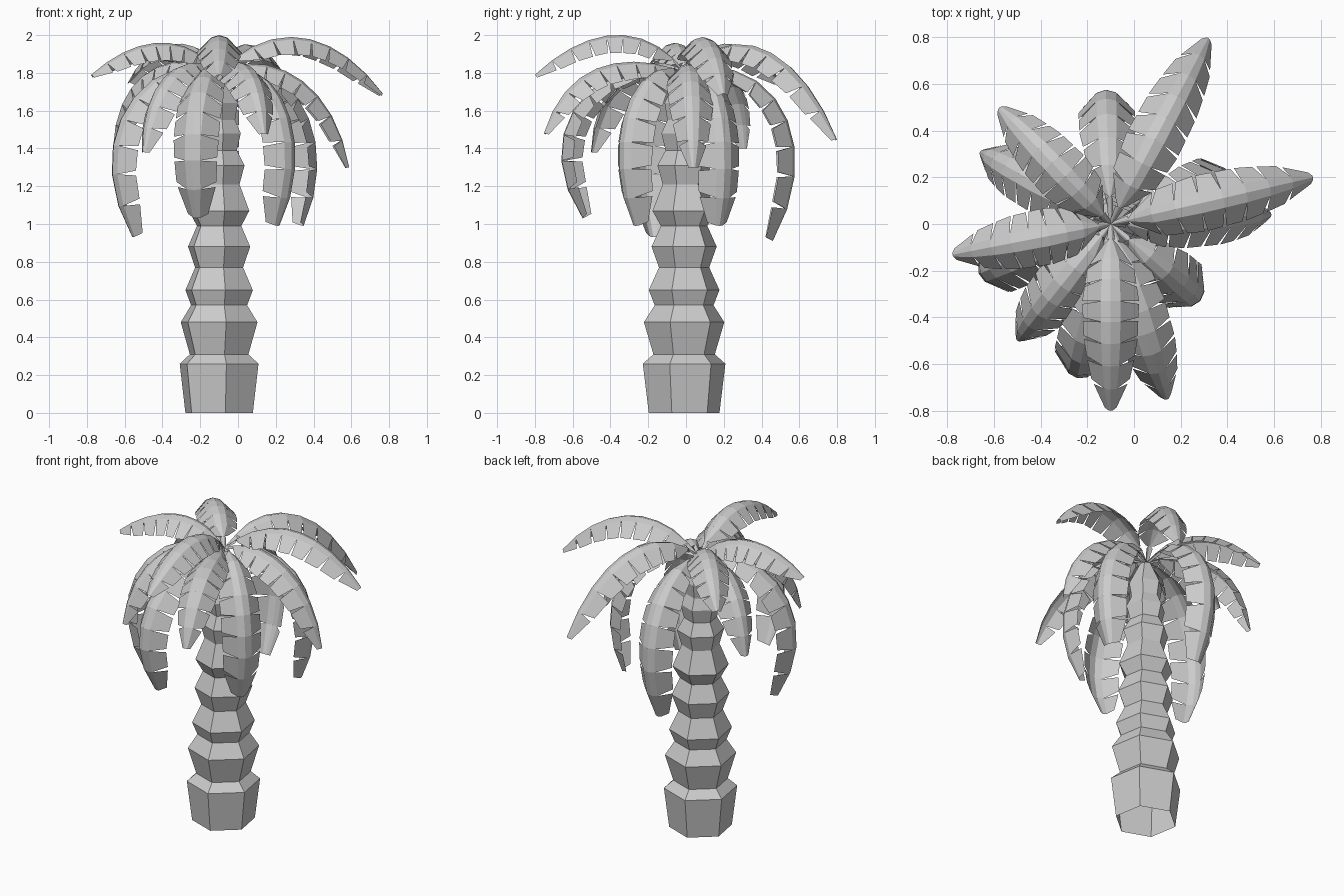
import bpy
from math import radians, cos, sin
from mathutils import Vector

if "Cube" in bpy.data.objects:
    bpy.data.objects.remove(bpy.data.objects["Cube"])

CROWN = Vector((-0.10, 0.0, 0.0))


def make_object(name, verts, faces):
    mesh = bpy.data.meshes.new(name)
    mesh.from_pydata(verts, [], faces)
    mesh.update()
    ob = bpy.data.objects.new(name, mesh)
    bpy.context.collection.objects.link(ob)
    return ob


# Trunk: six-sided stacked flaring segments (height, radius), open base
rings = [(0, .19), (.26, .222), (.31, .165), (.48, .216), (.57, .158),
         (.65, .19), (.77, .135), (.88, .175), (.99, .125), (1.07, .17),
         (1.21, .115), (1.31, .143), (1.39, .10), (1.48, .122),
         (1.55, .09), (1.64, .105), (1.79, .035)]
verts, faces = [], []
for z, r in rings:
    for k in range(6):
        a = radians(-80 + 60 * k)
        verts.append((CROWN.x + r * cos(a), -0.01 + r * sin(a), z))
for i in range(len(rings) - 1):
    for k in range(6):
        n = (k + 1) % 6
        faces.append((i * 6 + k, i * 6 + n, i * 6 + 6 + n, i * 6 + 6 + k))
top = (len(rings) - 1) * 6
faces.append(tuple(range(top, top + 6)))
make_object("trunk", verts, faces)


# Width of a frond along its length, as (t, half width)
POINTED = [(0, .008), (.1, .02), (.22, .10), (.45, .122), (.7, .115),
           (.88, .088), (1, .025)]
BLUNT = [(0, .008), (.1, .015), (.22, .09), (.45, .12), (.7, .122),
         (.9, .108), (1, .055)]


def half_width(t, table):
    for (t0, w0), (t1, w1) in zip(table, table[1:]):
        if t <= t1:
            return w0 + (w1 - w0) * (t - t0) / (t1 - t0)
    return table[-1][1]


# Frond: arched ridge, folded blade on both sides, leaflets split by notches
def frond(name, table, dx, dy, c1, c2, tip):
    out = Vector((dx, dy, 0)).normalized()
    side = Vector((-out.y, out.x, 0))
    p = [Vector(q) for q in ((0.0, 1.80), c1, c2, tip)]

    def point(t, s, frac):
        t = min(max(t, 0), 1)
        u = 1 - t
        q = (p[0] * u**3 + p[1] * 3 * t * u * u
             + p[2] * 3 * t * t * u + p[3] * t**3)
        d = ((p[1] - p[0]) * u * u + (p[2] - p[1]) * 2 * t * u
             + (p[3] - p[2]) * t * t).normalized()
        w = half_width(t, table) * frac
        drop = w * (.3 if frac < .5 else .78)
        return (CROWN + out * (q.x + d.y * drop)
                + Vector((0, 0, q.y - d.x * drop)) + side * (s * w))

    cuts = [0, .1, .22, .34, .46, .57, .68, .79, .90, 1]
    n = len(cuts)
    verts = [point(t, 0, 0) for t in cuts]
    faces = []
    for s in (1, -1):
        base = len(verts)
        verts += [point(t, s, .35) for t in cuts]
        for i in range(n - 1):
            a, b, c, d = i, i + 1, base + i + 1, base + i
            e = len(verts)
            # leaflet edge leaves a wedge gap before the next leaflet
            near = .010 if i > 0 else 0
            far = .010 if i < n - 2 else 0
            verts += [point(cuts[i + 1] - far, s, 1),
                      point(cuts[i] + near, s, 1)]
            inner = (a, b, c, d)
            leaf = (d, c, e, e + 1)
            faces += [inner[::-1], leaf[::-1]] if s > 0 else [inner, leaf]
    make_object(name, verts, faces)


# Crown: direction, two arch controls (reach, height) and the tip
UPPER = [
    # high fronds
    (.87, .20, (.25, 2.07), (.60, 2.07), (.89, 1.69)),
    (.42, .80, (.25, 2.07), (.64, 2.00), (.90, 1.45)),
    (.00, -.80, (.20, 2.07), (.50, 2.07), (.80, 1.79)),
    (-.67, -.13, (.15, 2.00), (.42, 2.03), (.69, 1.79)),
    (-.48, .50, (.15, 2.00), (.45, 2.03), (.69, 1.75)),
    # middle fronds
    (-.56, .31, (.25, 1.94), (.60, 1.85), (.64, 1.40)),
    (.24, -.75, (.25, 1.90), (.65, 1.92), (.79, 1.48)),
    (-.40, -.50, (.20, 1.93), (.58, 1.85), (.64, 1.38)),
    (.68, .04, (.20, 1.93), (.60, 1.82), (.69, 1.30)),
]
DROOPING = [
    (-.02, .57, (.40, 1.95), (.78, 1.48), (.46, .91)),
    (-.53, -.20, (.38, 1.96), (.82, 1.48), (.49, .93)),
    (-.13, -.60, (.40, 1.96), (.91, 1.54), (.56, 1.03)),
    (.35, -.30, (.35, 1.95), (.68, 1.48), (.41, .99)),
    (.45, .18, (.38, 1.95), (.71, 1.48), (.48, .99)),
]
for i, f in enumerate(UPPER):
    frond(f"upper_frond_{i + 1}", POINTED, *f)
for i, f in enumerate(DROOPING):
    frond(f"drooping_frond_{i + 1}", BLUNT, *f)
